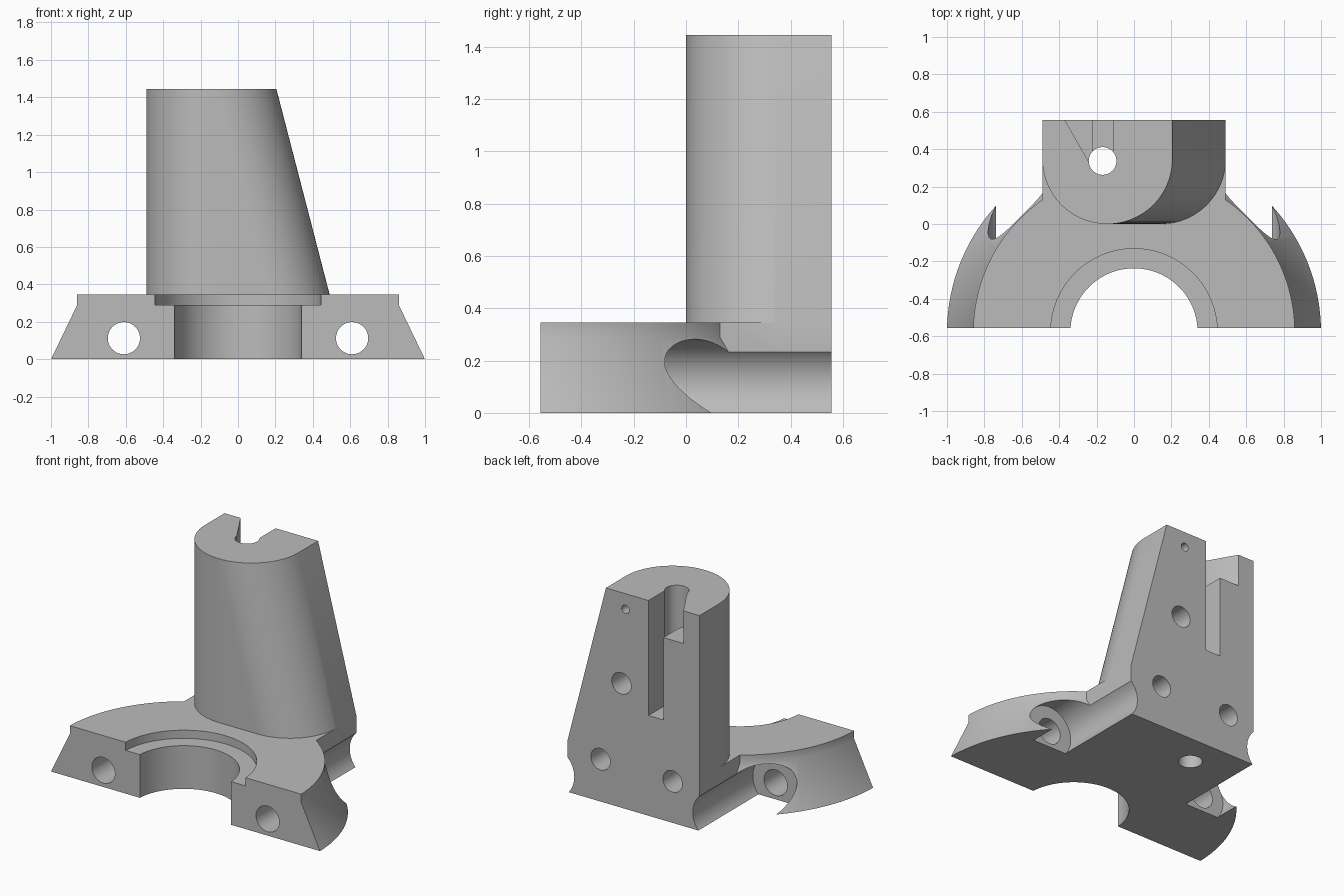
import bpy, bmesh, math
from mathutils import Matrix, Vector

if "Cube" in bpy.data.objects:
    bpy.data.objects.remove(bpy.data.objects["Cube"], do_unlink=True)

BACK = 0.557      # front and back planes
AXIS_Y = -0.577   # centre of the ring
HEIGHT = 1.445
DECK = 0.345      # top of the ring

grey = bpy.data.materials.new("plain_grey")
grey.use_nodes = True
colour = (0.5, 0.5, 0.5, 1)
grey.diffuse_color = colour
grey.node_tree.nodes["Principled BSDF"].inputs["Base Color"].default_value = colour


def finish(name, bm):
    bmesh.ops.recalc_face_normals(bm, faces=bm.faces)
    mesh = bpy.data.meshes.new(name)
    bm.to_mesh(mesh)
    bm.free()
    mesh.materials.append(grey)
    obj = bpy.data.objects.new(name, mesh)
    bpy.context.collection.objects.link(obj)
    return obj


def loft(name, rings, closed=False):
    """Skin a list of point rings; cap the ends or join last to first."""
    bm = bmesh.new()
    loops = [[bm.verts.new(p) for p in ring] for ring in rings]
    n = len(loops[0])
    pairs = list(zip(loops, loops[1:]))
    if closed:
        pairs.append((loops[-1], loops[0]))
    else:
        bm.faces.new(loops[0])
        bm.faces.new(loops[-1])
    for a, b in pairs:
        for i in range(n):
            j = (i + 1) % n
            bm.faces.new((a[i], a[j], b[j], b[i]))
    return finish(name, bm)


def prism(name, outline, z0, z1):
    return loft(name, [[(x, y, z) for x, y in outline] for z in (z0, z1)])


def box(name, x0, x1, y0, y1, z0, z1):
    return prism(name, [(x0, y0), (x1, y0), (x1, y1), (x0, y1)], z0, z1)


def rod(name, start, end, radius, sides=64):
    start, end = Vector(start), Vector(end)
    bm = bmesh.new()
    turn = (end - start).to_track_quat("Z", "Y").to_matrix().to_4x4()
    bmesh.ops.create_cone(bm, cap_ends=True, segments=sides, radius1=radius,
                          radius2=radius, depth=(end - start).length,
                          matrix=Matrix.Translation((start + end) / 2) @ turn)
    return finish(name, bm)


def tower_outline(right, z):
    """Flat back, two rounded front corners; right is the right arc centre."""
    r, left = 0.347, -0.143
    pts = [(-0.49, 0.65, z)]
    for centre, first in ((left, 180), (right, 270)):
        for i in range(25):
            a = math.radians(first + i * 90 / 24)
            pts.append((centre + r * math.cos(a), r + r * math.sin(a), z))
    return pts + [(right + r, 0.65, z)]


# Half ring with sloped rim and recessed bore
profile = [(0.34, -0.1), (1.048, -0.1), (0.86, 0.29), (0.86, DECK),
           (0.445, DECK), (0.445, 0.29), (0.34, 0.29)]
STEPS = 128
turns = [2 * math.pi * i / STEPS for i in range(STEPS)]
bracket = loft("tower_bracket",
               [[(r * math.cos(a), AXIS_Y + r * math.sin(a), z) for r, z in profile]
                for a in turns], closed=True)

# Foot block and leaning tower
foot = box("foot_block", -0.49, 0.49, 0.02, 0.65, -0.1, DECK)
tower = loft("tower", [tower_outline(0.143, 0.2), tower_outline(0.143, DECK),
                       tower_outline(-0.142, HEIGHT)])
steps = [("UNION", foot), ("UNION", tower)]

# Trim to flat front, back and underside
steps.append(("INTERSECT", box("envelope", -1.2, 1.2, -BACK, BACK, 0, 2)))

# Clamp bolt holes with wide channels behind
cuts = []
for s in (-1, 1):
    cuts.append(rod("bolt_hole", (s * 0.61, -0.8, 0.112), (s * 0.61, 0.1, 0.112), 0.086))
    cuts.append(rod("bolt_channel", (s * 0.61, -0.08, 0.112), (s * 0.61, 0.8, 0.112), 0.17))

# Vertical bore, deep slot and tapered upper slot
cuts.append(rod("vertical_bore", (-0.168, 0.337, -0.2), (-0.168, 0.337, 1.7), 0.074))
cuts.append(box("deep_slot", -0.222, -0.111, 0.34, 0.7, 0.673, 1.7))
cuts.append(prism("tapered_slot", [(-0.424, 0.65), (-0.24, 0.33), (-0.17, 0.33),
                                   (-0.111, 0.36), (-0.111, 0.65)], 1.226, 1.7))

# Blind holes in the back face
for x, z, r, depth in ((0.06, 1.34, 0.028, 0.15), (0.09, 0.835, 0.072, 0.3),
                       (0.245, 0.284, 0.072, 0.3), (-0.29, 0.278, 0.072, 0.3)):
    cuts.append(rod("back_hole", (x, BACK - depth, z), (x, 0.8, z), r, 48))
steps += [("DIFFERENCE", c) for c in cuts]

# Carve the part, then drop the helpers
for operation, helper in steps:
    helper.hide_render = True
    mod = bracket.modifiers.new(helper.name, "BOOLEAN")
    mod.operation, mod.object, mod.solver = operation, helper, "EXACT"
graph = bpy.context.evaluated_depsgraph_get()
carved = bpy.data.meshes.new_from_object(bracket.evaluated_get(graph))
bracket.modifiers.clear()
bracket.data = carved
carved.materials.clear()
carved.materials.append(grey)
for _, helper in steps:
    bpy.data.objects.remove(helper, do_unlink=True)

bpy.ops.object.select_all(action="DESELECT")
bracket.select_set(True)
bpy.context.view_layer.objects.active = bracket
bpy.ops.object.shade_smooth_by_angle(angle=math.radians(30))
